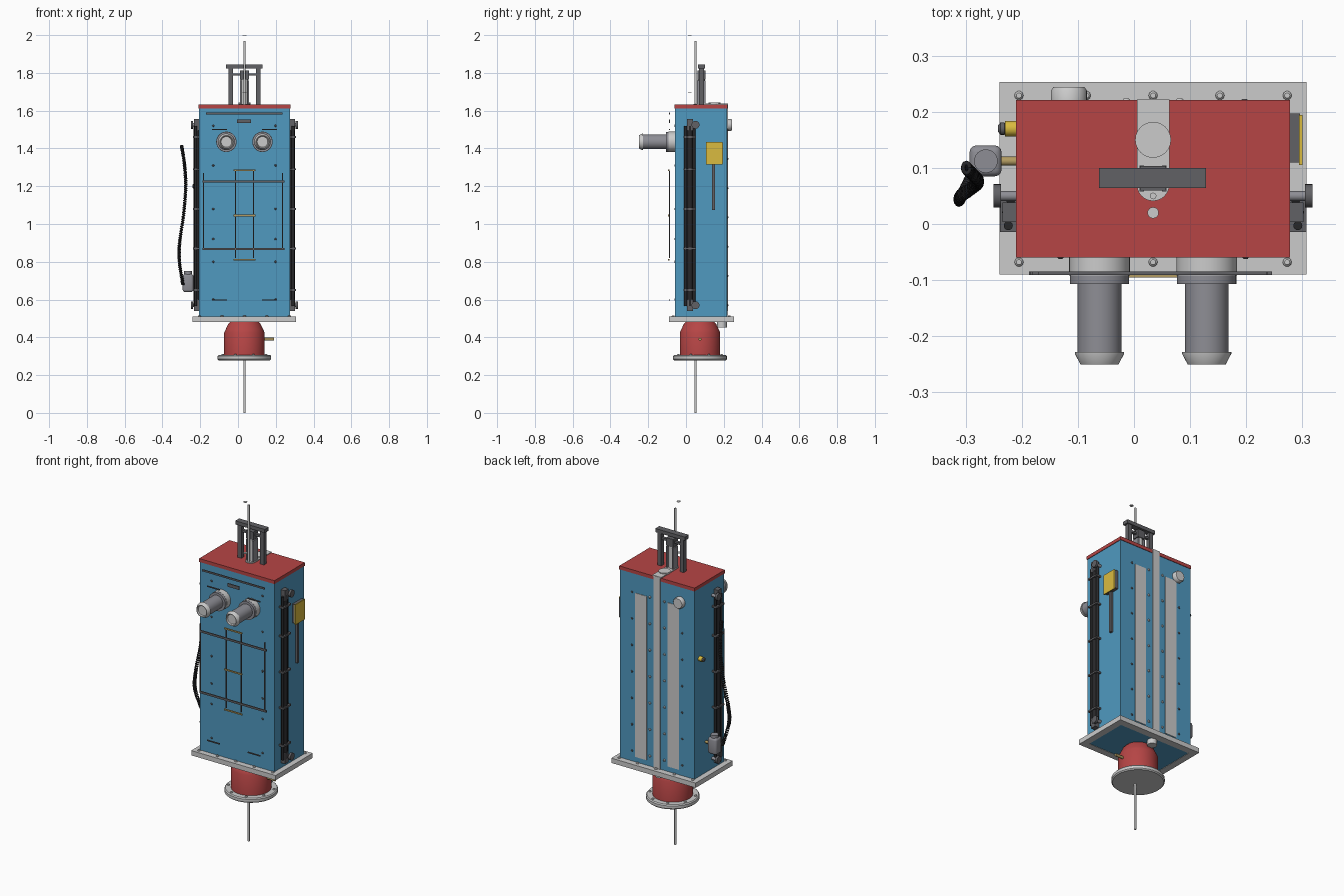
import bpy, bmesh, math
from mathutils import Vector

if "Cube" in bpy.data.objects:
    bpy.data.objects.remove(bpy.data.objects["Cube"])

CX = 0.034  # symmetry line of the cabinet


def mat(name, c):
    m = bpy.data.materials.new(name)
    m.diffuse_color = (*c, 1)
    m.use_nodes = True
    m.node_tree.nodes["Principled BSDF"].inputs["Base Color"].default_value = m.diffuse_color
    return m


BLUE = mat("blue_paint", (0.08, 0.32, 0.53))
RED = mat("red_paint", (0.47, 0.06, 0.06))
YEL = mat("yellow_paint", (0.7, 0.5, 0.05))
BRASS = mat("brass", (0.45, 0.33, 0.12))
DARK = mat("dark_metal", (0.12, 0.12, 0.13))
MID = mat("mid_metal", (0.27, 0.27, 0.3))
BLACK = mat("black_rubber", (0.02, 0.02, 0.022))
LIGHT = None


def finish(name, bm, m, smooth=False):
    me = bpy.data.meshes.new(name)
    bmesh.ops.recalc_face_normals(bm, faces=bm.faces)
    bm.to_mesh(me)
    bm.free()
    o = bpy.data.objects.new(name, me)
    bpy.context.collection.objects.link(o)
    if m:
        me.materials.append(m)
    if smooth:
        bpy.ops.object.select_all(action='DESELECT')
        o.select_set(True)
        bpy.context.view_layer.objects.active = o
        bpy.ops.object.shade_smooth_by_angle(angle=math.radians(35))
    return o


def box(name, x, y, z, m=None, bevel=0):
    """Box from (min, max) pairs."""
    bm = bmesh.new()
    bmesh.ops.create_cube(bm, size=1)
    for v in bm.verts:
        v.co = Vector([(a + b) / 2 + c * (b - a) for (a, b), c in zip((x, y, z), v.co)])
    if bevel:
        bmesh.ops.bevel(bm, geom=bm.edges[:], offset=bevel, segments=3, affect='EDGES', profile=0.5)
    return finish(name, bm, m, bevel > 0)


def lathe(name, origin, axis, profile, m=None, n=32):
    """Revolve (radius, height) points about an axis through origin."""
    bm = bmesh.new()
    q = Vector((0, 0, 1)).rotation_difference(Vector(axis))
    rings = [[bm.verts.new(Vector(origin) + q @ Vector((r * math.cos(i * math.tau / n),
              r * math.sin(i * math.tau / n), h))) for i in range(n)] for r, h in profile]
    for a, b in zip(rings, rings[1:]):
        for i in range(n):
            bm.faces.new((a[i], a[(i + 1) % n], b[(i + 1) % n], b[i]))
    bm.faces.new(rings[0])
    bm.faces.new(rings[-1])
    return finish(name, bm, m, True)


def cyl(name, origin, axis, r, length, m=None, n=24):
    return lathe(name, origin, axis, [(r, 0), (r, length)], m, n)


def bolt(name, p, axis, r=0.006, m=None):
    return lathe(name, p, axis, [(r, 0), (r, r * 0.4), (r * 0.6, r * 0.85)], m, 10)


def tube(name, pts, r, m):
    cu = bpy.data.curves.new(name, 'CURVE')
    cu.dimensions = '3D'
    cu.bevel_depth, cu.bevel_resolution, cu.use_fill_caps = r, 1, True
    s = cu.splines.new('POLY')
    s.points.add(len(pts) - 1)
    for p, c in zip(s.points, pts):
        p.co = (*c, 1)
    o = bpy.data.objects.new(name, cu)
    bpy.context.collection.objects.link(o)
    cu.materials.append(m)
    return o


# cabinet, lid and base frame
box("cabinet", (-0.207, 0.275), (-0.057, 0.218), (0.484, 1.613), BLUE)
box("lid", (-0.21, 0.278), (-0.06, 0.221), (1.612, 1.632), RED)
box("base_side_left", (-0.24, -0.2), (-0.09, 0.253), (0.482, 0.51))
box("base_side_right", (0.268, 0.307), (-0.09, 0.253), (0.482, 0.51))
box("base_front", (-0.2, 0.268), (-0.09, -0.05), (0.482, 0.51))
box("base_back", (-0.2, 0.268), (0.212, 0.253), (0.482, 0.51))
for x in (-0.205, -0.085, 0.034, 0.153, 0.273):
    for y in (-0.068, 0.229):
        bolt("base_bolt", (x, y, 0.51), (0, 0, 1), 0.008)

# neck, flange and long spindle
lathe("neck", (CX, 0.074, 0.3), (0, 0, 1),
      [(0.107, 0), (0.107, 0.125), (0.1, 0.14), (0.085, 0.172), (0.07, 0.188)], RED, 48)
lathe("flange", (CX, 0.074, 0.278), (0, 0, 1),
      [(0.136, 0), (0.142, 0.006), (0.142, 0.022), (0.137, 0.028)], LIGHT, 48)
for i in range(8):
    a = i * math.tau / 8 + 0.39
    bolt("flange_bolt", (CX + 0.124 * math.cos(a), 0.074 + 0.124 * math.sin(a), 0.306), (0, 0, 1), 0.007)
cyl("neck_pin", (0.13, 0.074, 0.39), (1, 0, 0), 0.008, 0.06, BRASS, 12)
cyl("spindle", (CX, 0.05, 0), (0, 0, 1), 0.006, 1.97, None, 12)
cyl("upper_disc", (CX, 0.02, 1.997), (0, 0, 1), 0.01, 0.003)
cyl("lower_disc", (CX, 0.02, 1.697), (0, 0, 1), 0.01, 0.003)

# cable channel over the lid and down the back
box("channel_top", (0.005, 0.063), (0.07, 0.222), (1.63, 1.637))
cyl("channel_end", (CX, 0.07, 1.63), (0, 0, 1), 0.029, 0.0065)
cyl("channel_cap", (CX, 0.15, 1.632), (0, 0, 1), 0.032, 0.01)
box("channel_back", (0.012, 0.056), (0.215, 0.223), (0.5, 1.635))
cyl("channel_outlet", (CX, 0.19, 0.453), (0, 0, 1), 0.026, 0.03)

# gantry above the lid
for s in (-1, 1):
    x = CX + s * 0.073
    box("gantry_post", (x - 0.012, x + 0.012), (0.07, 0.095), (1.632, 1.826), DARK)
    x = CX + s * 0.02
    box("gantry_guide", (x - 0.004, x + 0.004), (0.058, 0.104), (1.632, 1.76), MID)
box("gantry_beam", (-0.0625, 0.1285), (0.064, 0.1), (1.824, 1.845), DARK)
box("gantry_rail", (-0.05, 0.118), (0.074, 0.09), (1.785, 1.797), DARK)
cyl("gantry_column", (CX, 0.08, 1.632), (0, 0, 1), 0.02, 0.14)
box("gantry_clamp", (0.011, 0.057), (0.06, 0.103), (1.765, 1.812), DARK)

# two eyepieces
for x in (CX - 0.0955, CX + 0.0955):
    p = (x, -0.055, 1.435)
    cyl("eyepiece_mount", p, (0, -1, 0), 0.054, 0.037, None, 40)
    cyl("eyepiece_ring", (x, -0.092, 1.435), (0, -1, 0), 0.053, 0.015, MID, 40)
    cyl("eyepiece_tube", (x, -0.1, 1.435), (0, -1, 0), 0.039, 0.13, MID, 40)
    lathe("eyepiece_rim", (x, -0.228, 1.435), (0, -1, 0),
          [(0.044, 0), (0.044, 0.003), (0.034, 0.022), (0.031, 0.02), (0.028, 0.012)], LIGHT, 40)

# trim strips standing just off the front
F = (-0.091, -0.085)
box("front_top_strip", (-0.17, 0.236), F, (1.58, 1.59), DARK)
box("front_name_block", (-0.005, 0.07), F, (1.534, 1.553), DARK)
for z in (1.225, 0.868):
    box("front_cross_strip", (-0.187, 0.246), F, (z - 0.006, z + 0.006), DARK)
for x, z0, z1 in ((-0.183, 0.87, 1.27), (0.236, 0.87, 1.27), (-0.014, 0.82, 1.28), (0.082, 0.82, 1.28)):
    box("front_upright_strip", (x - 0.0025, x + 0.0025), F, (z0, z1), DARK)
for z in (1.285, 1.045, 0.81):
    box("front_brass_strip", (-0.025, 0.092), (-0.095, -0.088), (z - 0.004, z + 0.004), BRASS)
for s in (-1, 1):
    for z in (1.5, 0.597):
        x = CX + s * 0.132
        box("front_short_strip", (x - 0.04, x + 0.04), F, (z - 0.003, z + 0.003), DARK)
    for z in (1.52, 1.31, 1.08, 0.92, 0.8, 0.6):
        bolt("front_bolt", (CX + s * 0.165, -0.057, z), (0, -1, 0), 0.006, DARK)

# back panels and bolts
for s in (-1, 1):
    a, b = sorted((CX + s * 0.067, CX + s * 0.142))
    box("back_panel", (a, b), (0.215, 0.2205), (0.54, 1.5))
    for i in range(7):
        bolt("back_inner_bolt", (CX + s * 0.0475, 0.218, 0.57 + i * 0.155), (0, 1, 0), 0.007)
        bolt("back_outer_bolt", (CX + s * 0.163, 0.218, 0.57 + i * 0.155), (0, 1, 0), 0.006, DARK)
lathe("back_knob", (-0.116, 0.216, 1.525), (0, 1, 0), [(0.032, 0), (0.032, 0.022), (0.028, 0.028)])

# rod bundles and pulleys on both sides
for s in (-1, 1):
    X = lambda d: CX + s * d
    for d, y, r in ((0.254, 0.021, 0.015), (0.258, -0.003, 0.008), (0.254, 0.043, 0.008)):
        cyl("side_rod", (X(d), y, 0.565), (0, 0, 1), r, 0.955, BLACK, 16)
    for z in (0.65, 0.87, 1.08, 1.29, 1.46):
        a, b = sorted((X(0.24), X(0.273)))
        box("rod_clamp", (a, b), (-0.014, 0.054), (z - 0.005, z + 0.005), DARK)
    for z in (0.57, 1.525):
        cyl("pulley_axle", (X(0.238), 0.05, z), (s, 0, 0), 0.009, 0.04, MID, 16)
        cyl("pulley_wheel", (X(0.271), 0.05, z), (s, 0, 0), 0.021, 0.013, DARK)
        a, b = sorted((X(0.24), X(0.268)))
        box("pulley_block", (a, b), (0.004, 0.038), (z - 0.03, z + 0.03), DARK)

# right side control box with lever
box("control_box", (0.272, 0.296), (0.11, 0.197), (1.32, 1.43), DARK)
box("control_cover", (0.294, 0.3), (0.105, 0.194), (1.316, 1.434), YEL)
box("control_lever", (0.274, 0.288), (0.138, 0.153), (1.075, 1.32), DARK)

# left side tap, junction housing and coiled cable
cyl("tap_body", (-0.205, 0.17, 1.2), (-1, 0, 0), 0.014, 0.025, YEL, 16)
lathe("tap_handle", (-0.228, 0.17, 1.2), (-1, 0, 0), [(0.007, 0), (0.011, 0.003), (0.011, 0.01), (0.006, 0.014)], DARK, 16)
box("junction_housing", (-0.293, -0.236), (0.085, 0.14), (0.64, 0.735), MID, 0.012)
cyl("junction_cap", (-0.264, 0.112, 0.73), (0, 0, 1), 0.021, 0.02, MID)
cyl("junction_pin", (-0.25, 0.112, 0.69), (1, 0, 0), 0.008, 0.045, BRASS, 12)

keys = [(-0.299, 0.1, 1.415), (-0.284, 0.085, 1.32), (-0.277, 0.075, 1.2), (-0.288, 0.065, 1.05),
        (-0.309, 0.05, 0.9), (-0.31, 0.045, 0.8), (-0.292, 0.08, 0.68)]


def on_path(t):
    """Smooth point along the key points, t in 0..1."""
    u = t * (len(keys) - 1)
    i = min(int(u), len(keys) - 2)
    f = u - i
    p = [Vector(keys[max(0, min(len(keys) - 1, i + k))]) for k in (-1, 0, 1, 2)]
    return 0.5 * (2 * p[1] + (p[2] - p[0]) * f + (2 * p[0] - 5 * p[1] + 4 * p[2] - p[3]) * f * f
                  + (3 * p[1] - p[0] - 3 * p[2] + p[3]) * f ** 3)


TURNS, N = 75, 900
coil = []
for i in range(N + 1):
    a = i / N * TURNS * math.tau
    coil.append(on_path(i / N) + Vector((0.006 * math.cos(a), 0.009 * math.sin(a), 0)))
tube("coiled_cable", coil, 0.004, BLACK)
